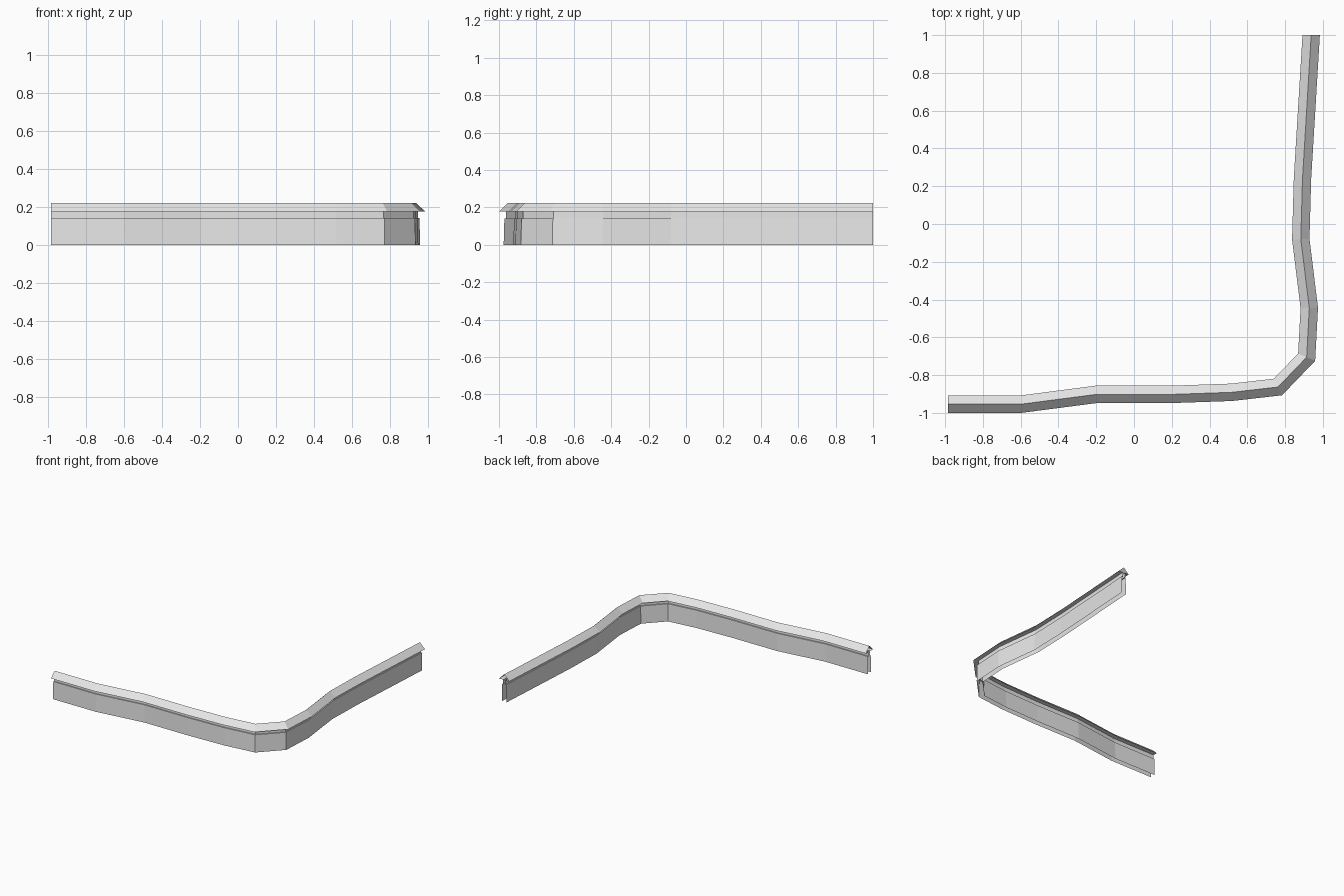
import bpy
import bmesh
from mathutils import Vector

cube = bpy.data.objects.get("Cube")
if cube:
    bpy.data.objects.remove(cube, do_unlink=True)

# Plain grey for the whole wall
grey = bpy.data.materials.new("light_grey")
grey.use_nodes = True
grey.diffuse_color = (0.8, 0.8, 0.8, 1)
grey.node_tree.nodes["Principled BSDF"].inputs["Base Color"].default_value = (0.8, 0.8, 0.8, 1)

# Ground plan of the ridge line, from the -x end round the corner to the +y end
PATH = [Vector(p) for p in (
    (-0.984, -0.954), (-0.6, -0.954), (-0.2, -0.902), (0.2, -0.902),
    (0.517, -0.891), (0.762, -0.863), (0.914, -0.705), (0.928, -0.445),
    (0.883, -0.08), (0.892, 0.24), (0.938, 1.0))]


def outward(a, b):
    """Unit vector pointing to the outer side of a path segment."""
    d = (b - a).normalized()
    return Vector((d.y, -d.x))


def mitres():
    """Sideways offset per path point, mitred at bends and square at the ends."""
    normals = [outward(a, b) for a, b in zip(PATH, PATH[1:])]
    inner = [(m + n) / (1 + m.dot(n)) for m, n in zip(normals, normals[1:])]
    return [Vector((0, -1))] + inner + [Vector((1, 0))]


def sweep(name, half):
    """Sweep a mirrored cross-section of (half width, height) along the path."""
    right = [(w, z) for w, z in reversed(half) if w > 0]
    section = [(-w, z) for w, z in half] + right
    bm = bmesh.new()
    rows = []
    for p, m in zip(PATH, mitres()):
        rows.append([bm.verts.new((*(p + m * w), z)) for w, z in section])
    for a, b in zip(rows, rows[1:]):
        for i in range(len(section) - 1):
            # The two halves of a section without a ridge point stay apart
            if section[i][0] == -section[i + 1][0]:
                continue
            bm.faces.new((a[i], a[i + 1], b[i + 1], b[i]))
    mesh = bpy.data.meshes.new(name)
    bm.to_mesh(mesh)
    bm.free()
    mesh.materials.append(grey)
    obj = bpy.data.objects.new(name, mesh)
    bpy.context.collection.objects.link(obj)
    return obj


# Battered wall sides, open below, with a recessed neck under the coping
sweep("wall", [(0.021, 0), (0.017, 0.142), (0.009, 0.142), (0.009, 0.178)])

# Gabled coping with overhanging eaves
sweep("coping", [(0.009, 0.178), (0.046, 0.178), (0, 0.223)])
